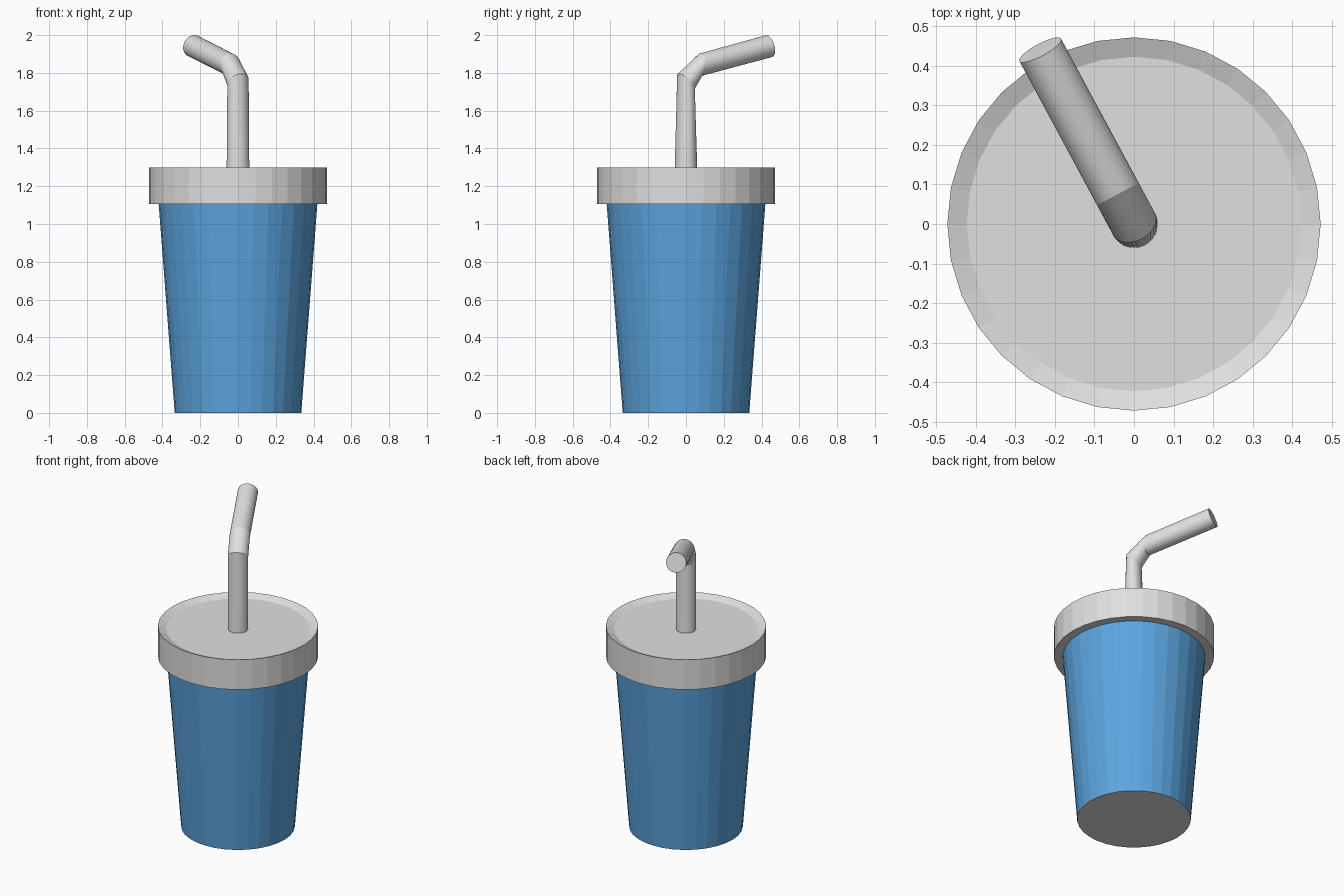
import bpy, bmesh, math
from mathutils import Vector, Matrix

cube = bpy.data.objects.get("Cube")
if cube:
    bpy.data.objects.remove(cube, do_unlink=True)

SIDES = 32


def material(name, rgb):
    mat = bpy.data.materials.new(name)
    mat.use_nodes = True
    mat.diffuse_color = (*rgb, 1)
    mat.node_tree.nodes["Principled BSDF"].inputs["Base Color"].default_value = (*rgb, 1)
    return mat


blue = material("cup blue", (0.107, 0.38, 0.745))
pale = material("pale grey", (0.745, 0.745, 0.745))


def loft(name, rings, mats, cap_start=True, cap_end=True):
    """Skin a row of circles, each given as (centre, radius, tilt matrix)."""
    bm = bmesh.new()
    loops = []
    for centre, radius, tilt in rings:
        loop = []
        for i in range(SIDES):
            a = math.tau * i / SIDES
            p = tilt @ Vector((radius * math.cos(a), radius * math.sin(a), 0))
            loop.append(bm.verts.new(Vector(centre) + p))
        loops.append(loop)
    for low, high in zip(loops, loops[1:]):
        for i in range(SIDES):
            j = (i + 1) % SIDES
            bm.faces.new((low[i], low[j], high[j], high[i]))
    if cap_start:
        bm.faces.new(loops[0][::-1])
    if cap_end:
        bm.faces.new(loops[-1])
    mesh = bpy.data.meshes.new(name)
    bm.to_mesh(mesh)
    bm.free()
    for mat in mats:
        mesh.materials.append(mat)
    obj = bpy.data.objects.new(name, mesh)
    bpy.context.collection.objects.link(obj)
    return obj


def turned(profile):
    return [((0, 0, z), r, Matrix.Identity(3)) for r, z in profile]


# Tapered cup with a pale base
cup = loft("cup", turned([(0.335, 0), (0.42, 1.105)]), [blue, pale], cap_end=False)
for face in cup.data.polygons:
    if face.normal.z < -0.9:
        face.material_index = 1

# Lid with a shallow dished top
loft("lid", turned([(0.472, 1.105), (0.472, 1.3), (0.423, 1.28)]), [pale])

# Bent straw: each ring is (distance along the bend, height, tilt in degrees)
bend = Vector((-0.474, 0.88, 0)).normalized()
axis = Vector((0, 0, 1)).cross(bend)
straw = []
for reach, height, tilt in [(0, 1.28, 0), (0, 1.753, 45), (0.086, 1.843, 90), (0.5, 1.942, 75)]:
    turn = Matrix.Rotation(math.radians(tilt), 3, axis)
    straw.append((bend * reach + Vector((0, 0, height)), 0.06, turn))
loft("straw", straw, [pale])
